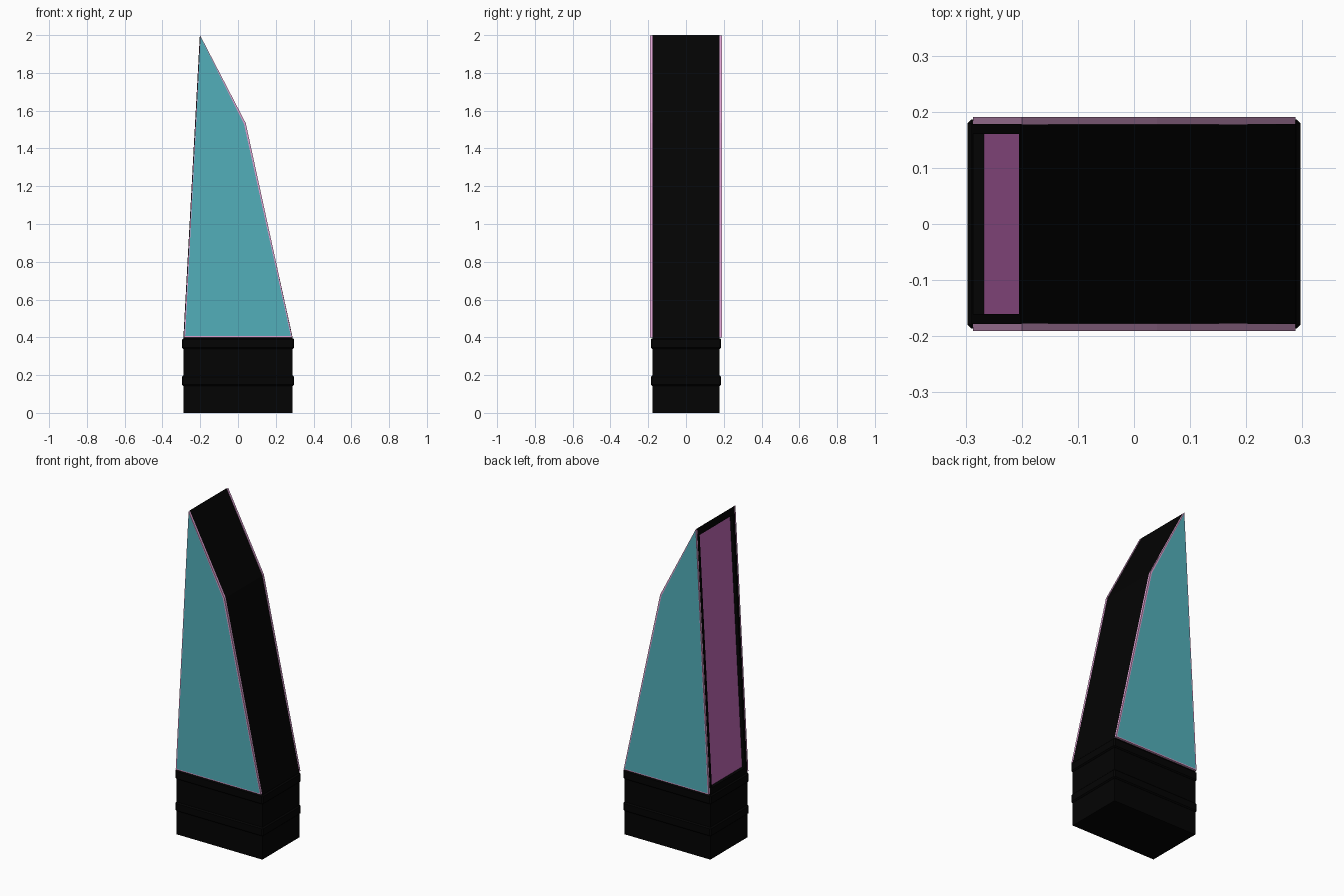
import bpy, bmesh
from mathutils import Vector

if "Cube" in bpy.data.objects:
    bpy.data.objects.remove(bpy.data.objects["Cube"])


def material(name, rgb):
    m = bpy.data.materials.new(name)
    m.diffuse_color = (*rgb, 1.0)
    m.use_nodes = True
    m.node_tree.nodes["Principled BSDF"].inputs["Base Color"].default_value = m.diffuse_color
    return m


black = material("black", (0.001, 0.001, 0.001))
purple = material("purple", (0.53, 0.143, 0.47))
pink = material("pink rim", (0.72, 0.36, 0.64))
teal = material("teal", (0.085, 0.43, 0.49))


def prism(profile, y0, y1):
    """Extrude an x-z outline from y0 to y1."""
    bm = bmesh.new()
    near = [bm.verts.new((x, y0, z)) for x, z in profile]
    far = [bm.verts.new((x, y1, z)) for x, z in profile]
    bm.faces.new(near)
    bm.faces.new(far)
    for i in range(len(profile)):
        j = (i + 1) % len(profile)
        bm.faces.new((near[i], near[j], far[j], far[i]))
    bmesh.ops.recalc_face_normals(bm, faces=bm.faces[:])
    bm.normal_update()
    return bm


def finish(bm, name, mats):
    me = bpy.data.meshes.new(name)
    bm.to_mesh(me)
    bm.free()
    for m in mats:
        me.materials.append(m)
    ob = bpy.data.objects.new(name, me)
    bpy.context.collection.objects.link(ob)
    return ob


# Body: tapered block with a recessed purple strip down its steep side
bm = prism([(-0.289, 0), (0.289, 0), (0.289, 0.4), (0.04, 1.53),
            (-0.202, 2.0), (-0.289, 0.4)], -0.178, 0.178)
strip = [f for f in bm.faces
         if f.normal.x < -0.9 and f.calc_center_median().z > 0.5]
bmesh.ops.inset_region(bm, faces=strip, thickness=0.025, depth=0)
slope = Vector((0.087, 0, 1.6)).normalized()
for v in strip[0].verts:        # wider border at the thin tip and at the base
    v.co += slope * (-0.03 if v.co.z > 1 else 0.015)
bmesh.ops.inset_region(bm, faces=strip, thickness=0.0005, depth=-0.02)
for f in strip:
    f.material_index = 1
finish(bm, "body", [black, purple])

# Side panels: thin plates with a pink rim and a teal face
outline = [(-0.287, 0.4), (0.288, 0.4), (0.041, 1.534), (-0.2, 1.998)]
for name, s in (("front_panel", -1), ("back_panel", 1)):
    bm = prism(outline, s * 0.1775, s * 0.191)
    outer = [f for f in bm.faces if f.normal.y * s > 0.9]
    bmesh.ops.inset_region(bm, faces=outer, thickness=0.010, depth=0)
    for f in outer:
        f.material_index = 1
    finish(bm, name, [pink, teal])

# Bands: chamfered rings around the base
for name, z0, z1 in (("lower_band", 0.143, 0.198), ("upper_band", 0.338, 0.395)):
    bm = bmesh.new()
    bmesh.ops.create_cube(bm, size=1)
    bmesh.ops.scale(bm, verts=bm.verts, vec=(0.594, 0.372, z1 - z0))
    bmesh.ops.translate(bm, verts=bm.verts, vec=(0, 0, (z0 + z1) / 2))
    bmesh.ops.bevel(bm, geom=bm.edges[:], offset=0.007, segments=1,
                    affect='EDGES')
    finish(bm, name, [black])
